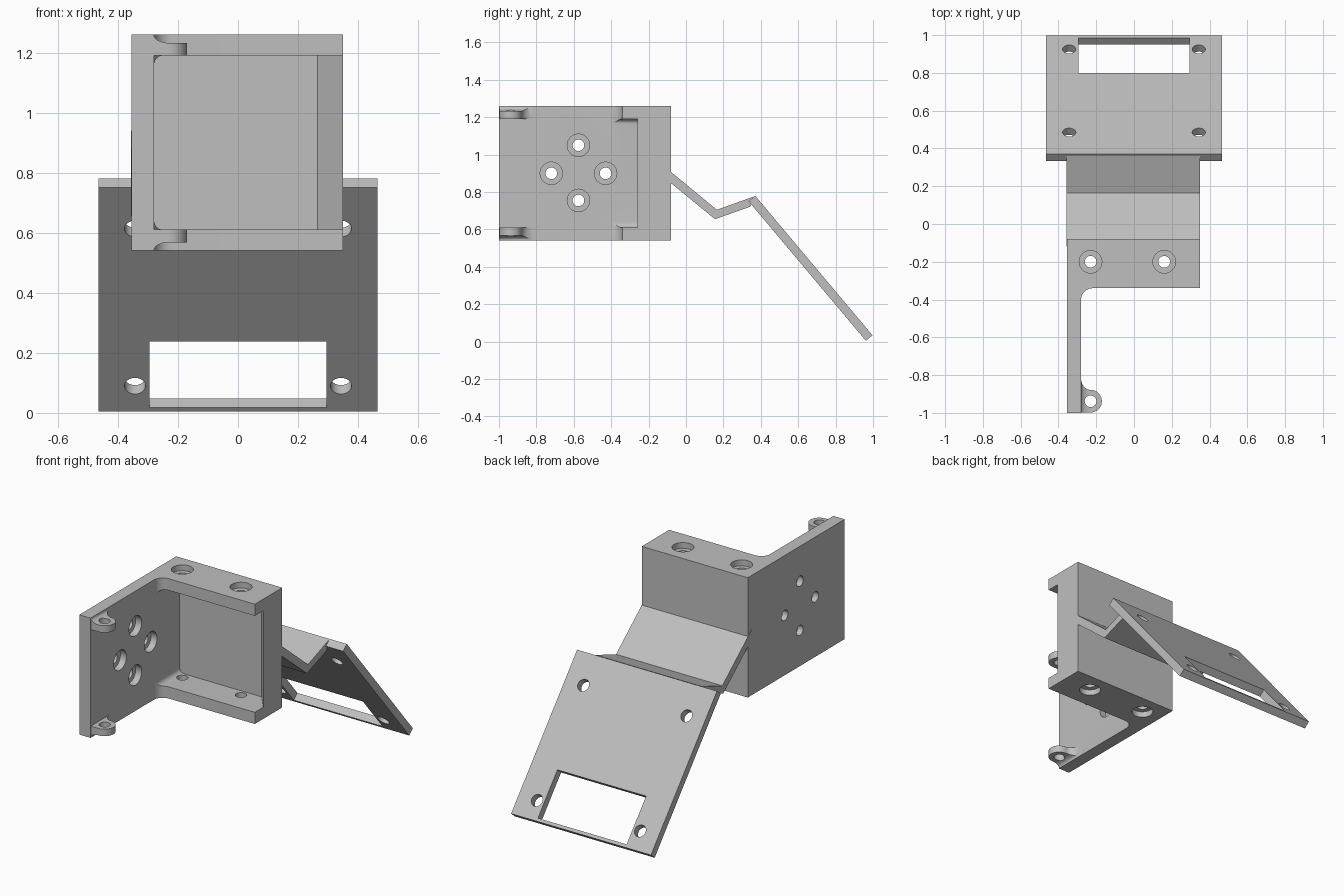
import bpy, bmesh
from math import cos, sin, radians, atan2, hypot
from mathutils import Matrix

if "Cube" in bpy.data.objects:
    bpy.data.objects.remove(bpy.data.objects["Cube"])

grey = bpy.data.materials.new("plain grey")
grey.use_nodes = True
grey.diffuse_color = (0.52, 0.52, 0.52, 1)
grey.node_tree.nodes["Principled BSDF"].inputs["Base Color"].default_value = grey.diffuse_color

MID_Z = 0.90          # mirror height of the bracket
TO_3D = {"x": lambda u, v, w: (w, u, v),
         "y": lambda u, v, w: (u, w, v),
         "z": lambda u, v, w: (u, v, w)}


def arc(cx, cy, rx, ry, start, end, steps=10):
    angles = [radians(start + (end - start) * i / steps) for i in range(steps + 1)]
    return [(cx + rx * cos(a), cy + ry * sin(a)) for a in angles]


def prism(name, outline, axis, low, high, matrix=None):
    """Extrude a flat outline along one axis."""
    bm = bmesh.new()
    ends = [[bm.verts.new(TO_3D[axis](u, v, w)) for u, v in outline] for w in (low, high)]
    bm.faces.new(ends[0])
    bm.faces.new(ends[1][::-1])
    n = len(outline)
    for i in range(n):
        j = (i + 1) % n
        bm.faces.new((ends[0][i], ends[1][i], ends[1][j], ends[0][j]))
    if matrix:
        bm.transform(matrix)
    bmesh.ops.recalc_face_normals(bm, faces=bm.faces)
    mesh = bpy.data.meshes.new(name)
    bm.to_mesh(mesh)
    bm.free()
    ob = bpy.data.objects.new(name, mesh)
    bpy.context.collection.objects.link(ob)
    return ob


def rod(u, v, radius, axis, low, high, matrix=None):
    circle = arc(u, v, radius, radius, 0, 348.75, 31)
    return prism("cutter", circle, axis, low, high, matrix)


def cut(ob, cutter):
    """Subtract the cutter for good and discard it."""
    cutter.hide_render = True
    mod = ob.modifiers.new("cut", "BOOLEAN")
    mod.operation, mod.solver, mod.object = "DIFFERENCE", "EXACT", cutter
    graph = bpy.context.evaluated_depsgraph_get()
    ob.data = bpy.data.meshes.new_from_object(ob.evaluated_get(graph))
    ob.modifiers.clear()
    bpy.data.objects.remove(cutter)


def finish(ob):
    ob.data.materials.clear()
    ob.data.materials.append(grey)
    for face in ob.data.polygons:
        face.material_index = 0
    bpy.ops.object.select_all(action="DESELECT")
    ob.select_set(True)
    bpy.context.view_layer.objects.active = ob
    bpy.ops.object.shade_smooth_by_angle(angle=radians(30))


# Bracket: side wall and back block with a filleted inner corner
plan = [(-0.355, -1), (-0.28, -1)] + arc(-0.22, -0.40, 0.06, 0.06, 180, 90)
plan += [(0.35, -0.34), (0.35, -0.08), (-0.355, -0.08)]
bracket = prism("bracket", plan, "z", 0.54, 1.26)

# Pocket between the two flanges, rounded next to the wall, with a sloped end post
pocket_plan = [(-0.2795, -0.45), (0.5, -0.45), (0.5, -0.26), (0.35, -0.26),
               (0.265, -0.155), (-0.2795, -0.155)]
pocket = prism("cutter", pocket_plan, "z", 0.61, 1.19)
bm = bmesh.new()
bm.from_mesh(pocket.data)
corner = [e for e in bm.edges
          if all(v.co.x < -0.27 for v in e.verts)
          and abs(e.verts[0].co.z - e.verts[1].co.z) < 0.01]
bmesh.ops.bevel(bm, geom=corner, offset=0.03, segments=6, profile=0.5, affect="EDGES")
bm.to_mesh(pocket.data)
bm.free()
cut(bracket, pocket)

# Counterbored holes in the wall, wide on the inside
for y, z in ((-0.575, 1.05), (-0.575, 0.755), (-0.72, 0.90), (-0.43, 0.90)):
    cut(bracket, rod(y, z, 0.031, "x", -0.4, -0.2))
    cut(bracket, rod(y, z, 0.06, "x", -0.32, -0.2))

# Counterbored holes in the flanges, wide on the outside
for x in (-0.23, 0.16):
    cut(bracket, rod(x, -0.20, 0.031, "z", 0.5, 1.3))
    cut(bracket, rod(x, -0.20, 0.06, "z", 1.225, 1.3))
    cut(bracket, rod(x, -0.20, 0.06, "z", 0.5, 0.575))
finish(bracket)

# Screw tabs at the front of the wall, blended into it
tab_plan = [(-0.30, -0.998)] + arc(-0.23, -0.938, 0.06, 0.06, -90, 90, 16)
tab_plan += arc(-0.23, -0.818, 0.05, 0.06, -90, -180)[1:] + [(-0.30, -0.80)]
blend = arc(-0.23, 1.259, 0.05, 0.027, 180, 270) + [(-0.1, 1.232), (-0.1, 1.3), (-0.28, 1.3)]
flip = Matrix.Translation((0, 0, 2 * MID_Z)) @ Matrix.Scale(-1, 4, (0, 0, 1))
for name, matrix in (("upper_tab", None), ("lower_tab", flip)):
    tab = prism(name, tab_plan, "z", 1.19, 1.259, matrix)
    cut(tab, prism("cutter", blend, "y", -1.1, -0.7, matrix))
    cut(tab, rod(-0.23, -0.938, 0.031, "z", 1.1, 1.4, matrix))
    finish(tab)

# Bent arm from the back of the bracket to the plate
arm_side = [(-0.12, 0.94), (0.165, 0.705), (0.36, 0.775), (0.345, 0.722),
            (0.155, 0.655), (-0.12, 0.88)]
finish(prism("arm", arm_side, "x", -0.357, 0.35))

# Sloping plate, drawn flat and then tilted about its upper front edge
top, foot = (0.37, 0.78), (0.997, 0.034)
length = hypot(foot[0] - top[0], foot[1] - top[1])
tilt = Matrix.Translation((0, *top)) @ Matrix.Rotation(
    atan2(foot[1] - top[1], foot[0] - top[0]), 4, "X")


def box_outline(half, low, high):
    return [(-half, low), (half, low), (half, high), (-half, high)]


plate = prism("sloping_plate", box_outline(0.465, 0, length), "z", -0.046, 0, tilt)
cut(plate, prism("cutter", box_outline(0.295, 0.669, 0.956), "z", -0.2, 0.1, tilt))
for x in (-0.343, 0.343):
    for y in (0.179, 0.863):
        cut(plate, rod(x, y, 0.035, "z", -0.2, 0.1, tilt))
finish(plate)
